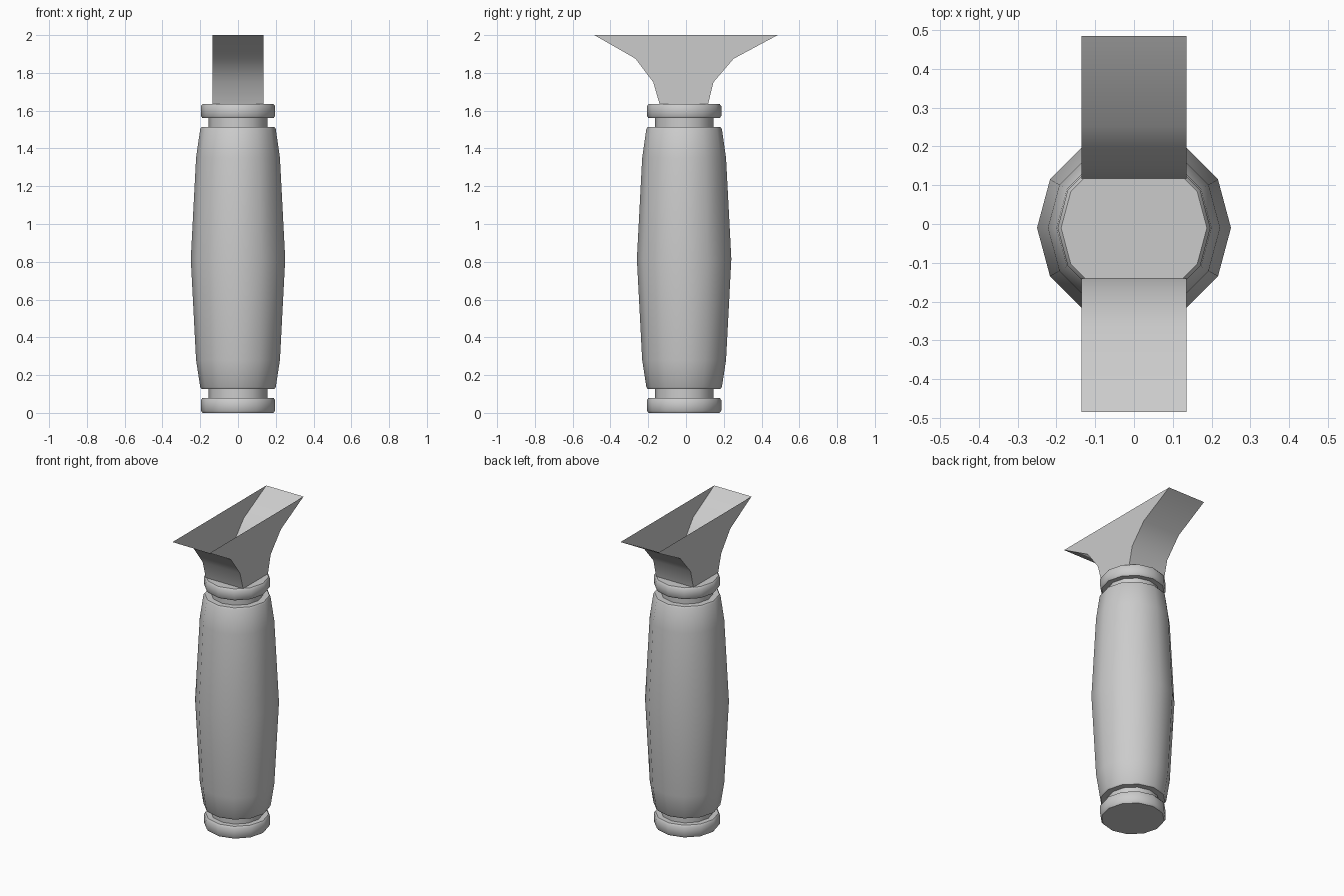
import bpy, bmesh, math

if "Cube" in bpy.data.objects:
    bpy.data.objects.remove(bpy.data.objects["Cube"])

SIDES = 12
CY = -0.01      # axis of the turned parts sits slightly forward


def finish(name, bm, smooth_angle=None):
    me = bpy.data.meshes.new(name)
    bm.to_mesh(me)
    bm.free()
    ob = bpy.data.objects.new(name, me)
    bpy.context.collection.objects.link(ob)
    if smooth_angle:
        bpy.ops.object.select_all(action='DESELECT')
        ob.select_set(True)
        bpy.context.view_layer.objects.active = ob
        bpy.ops.object.shade_smooth_by_angle(angle=math.radians(smooth_angle))
    return ob


def lathe(name, profile, cap_bottom=False, cap_top=False):
    bm = bmesh.new()
    rings = []
    for r, z in profile:
        rings.append([bm.verts.new((r * math.cos(2 * math.pi * i / SIDES),
                                    CY + r * math.sin(2 * math.pi * i / SIDES), z))
                      for i in range(SIDES)])
    for a, b in zip(rings, rings[1:]):
        for i in range(SIDES):
            j = (i + 1) % SIDES
            bm.faces.new((a[i], a[j], b[j], b[i]))
    if cap_bottom:
        bm.faces.new(rings[0][::-1])
    if cap_top:
        bm.faces.new(rings[-1])
    return finish(name, bm, 50)


# Base ring, closed underneath
lathe("base_ring", [(0.188, 0), (0.197, 0.012), (0.197, 0.068), (0.188, 0.08), (0.155, 0.08)],
      cap_bottom=True)
# Narrow necks
lathe("lower_neck", [(0.155, 0.08), (0.155, 0.127)])
lathe("upper_neck", [(0.155, 1.51), (0.155, 1.56)])
# Swelling shaft
lathe("shaft", [(0.155, 0.127), (0.193, 0.127), (0.2, 0.137), (0.222, 0.28), (0.25, 0.815),
                (0.222, 1.35), (0.2, 1.503), (0.193, 1.513), (0.155, 1.513)])
# Top ring, closed above
lathe("top_ring", [(0.155, 1.56), (0.188, 1.56), (0.197, 1.572), (0.197, 1.623), (0.188, 1.635)],
      cap_top=True)

# Flared bracket: open above and below, flat cheeks and stepped flaring ends
W = 0.135
bm = bmesh.new()
loops = []
for y0, y1, z in [(-0.14, 0.117, 1.635), (-0.173, 0.145, 1.75), (-0.267, 0.252, 1.875), (-0.485, 0.485, 2.0)]:
    loops.append([bm.verts.new(c) for c in ((-W, y0, z), (W, y0, z), (W, y1, z), (-W, y1, z))])
for a, b in zip(loops, loops[1:]):
    for i in range(4):
        j = (i + 1) % 4
        bm.faces.new((a[i], a[j], b[j], b[i]))
finish("flared_bracket", bm, 40)
